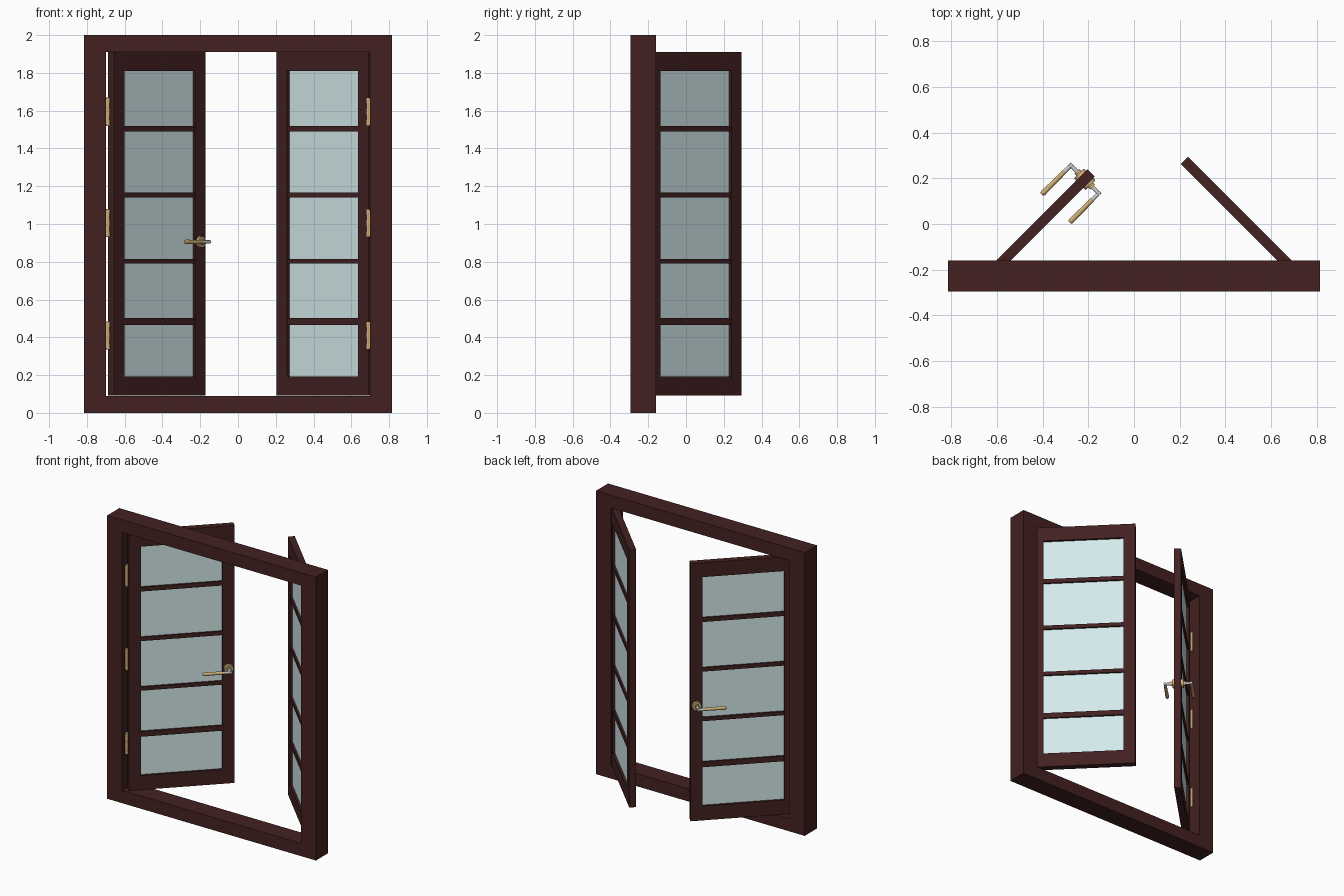
import bpy, bmesh, math
from mathutils import Vector, Matrix

if "Cube" in bpy.data.objects:
    bpy.data.objects.remove(bpy.data.objects["Cube"])


def material(name, rgb):
    m = bpy.data.materials.new(name)
    m.diffuse_color = (*rgb, 1)
    m.use_nodes = True
    m.node_tree.nodes["Principled BSDF"].inputs["Base Color"].default_value = m.diffuse_color
    return m


WOOD = material("dark_wood", (0.056, 0.015, 0.015))
GLASS = material("pale_glass", (0.66, 0.82, 0.83))
BRASS = material("brass", (0.60, 0.42, 0.18))
STEEL = material("steel", (0.55, 0.55, 0.55))


def finish(name, bm, mat, matrix=None, smooth=False):
    bmesh.ops.recalc_face_normals(bm, faces=bm.faces)
    me = bpy.data.meshes.new(name)
    bm.to_mesh(me)
    bm.free()
    me.materials.append(mat)
    ob = bpy.data.objects.new(name, me)
    bpy.context.collection.objects.link(ob)
    if matrix is not None:
        ob.matrix_world = matrix
    if smooth:
        bpy.ops.object.select_all(action='DESELECT')
        ob.select_set(True)
        bpy.context.view_layer.objects.active = ob
        bpy.ops.object.shade_smooth_by_angle(angle=math.radians(40))
    return ob


def box(name, x, y, z, mat, matrix=None):
    bm = bmesh.new()
    size = [abs(a[1] - a[0]) for a in (x, y, z)]
    mid = [(a[0] + a[1]) / 2 for a in (x, y, z)]
    bmesh.ops.create_cube(bm, size=1,
                          matrix=Matrix.Translation(mid) @ Matrix.Diagonal((*size, 1)))
    return finish(name, bm, mat, matrix)


def ring(name, x, z, y, side, rail, mat, matrix=None):
    """Rectangular border with the given side and rail widths."""
    bm = bmesh.new()
    x0, x1 = sorted(x)
    z0, z1 = z

    def loop(a, b, yy):
        return [bm.verts.new(p) for p in
                ((x0 + a, yy, z0 + b), (x1 - a, yy, z0 + b),
                 (x1 - a, yy, z1 - b), (x0 + a, yy, z1 - b))]
    loops = [loop(0, 0, y[0]), loop(side, rail, y[0]),
             loop(side, rail, y[1]), loop(0, 0, y[1])]
    for i in range(4):
        p, q = loops[i], loops[(i + 1) % 4]
        for k in range(4):
            n = (k + 1) % 4
            bm.faces.new((p[k], p[n], q[n], q[k]))
    return finish(name, bm, mat, matrix)


def rod(name, a, b, r, mat, matrix=None, r2=None):
    a, b = Vector(a), Vector(b)
    bm = bmesh.new()
    rot = (b - a).to_track_quat('Z', 'Y').to_matrix().to_4x4()
    bmesh.ops.create_cone(bm, cap_ends=True, segments=24, radius1=r, radius2=r2 or r,
                          depth=(b - a).length,
                          matrix=Matrix.Translation((a + b) / 2) @ rot)
    return finish(name, bm, mat, matrix, True)


# Outer frame
ring("outer_frame", (-0.815, 0.815), (0, 2), (-0.295, -0.16), 0.117, 0.09, WOOD)

W, T, Z0, Z1 = 0.686, 0.045, 0.092, 1.91
STILE, RAIL = 0.078, 0.101
BARS = ((0.465, 0.502), (0.79, 0.816), (1.14, 1.167), (1.49, 1.52))


def door(side, s, origin):
    # local x runs from hinge edge to free edge, local y from front to back
    m = Matrix.Translation(origin) @ Matrix.Rotation(s * math.radians(45), 4, 'Z')
    ring(side + "_door_frame", (0, s * W), (Z0, Z1), (0, T), STILE, RAIL, WOOD, m)
    ends = (s * (STILE - 0.002), s * (W - STILE + 0.002))
    for i, z in enumerate(BARS):
        box(f"{side}_glazing_bar_{i + 1}", ends, (0.004, T - 0.004), z, WOOD, m)
    # panes between the bars
    levels = [Z0 + RAIL] + [v for b in BARS for v in b] + [Z1 - RAIL]
    for i in range(5):
        box(f"{side}_pane_{i + 1}", ends, (0.016, 0.029),
            (levels[2 * i] - 0.002, levels[2 * i + 1] + 0.002), GLASS, m)
    return m


left = door("left", 1, (-0.657, -0.278, 0))
door("right", -1, (0.69, -0.222, 0))

# Hinges: knuckle barrel and a leaf against the jamb
for side, s, y in (("left", -1, -0.256), ("right", 1, -0.232)):
    for i, zc in enumerate((0.41, 1.005, 1.595)):
        n = f"{side}_hinge_{i + 1}"
        for k in range(5):
            z = zc - 0.075 + 0.03 * k
            rod(f"{n}_knuckle_{k + 1}", (s * 0.688, y, z), (s * 0.688, y, z + 0.03),
                0.010 if k % 2 == 0 else 0.0085, BRASS)
        box(n + "_leaf", (s * 0.694, s * 0.699), (y - 0.008, y + 0.03),
            (zc - 0.07, zc + 0.07), BRASS)

# Lever handles on both faces of the left door
HU, HZ = 0.647, 0.905
for side, y0, d in (("front", 0, -1), ("back", T, 1)):
    n = side + "_handle"
    y1 = y0 + d * 0.064
    rod(n + "_rose", (HU, y0 - d * 0.002, HZ), (HU, y0 + d * 0.014, HZ), 0.032, BRASS, left, 0.029)
    rod(n + "_collar", (HU, y0 + d * 0.012, HZ), (HU, y0 + d * 0.026, HZ), 0.015, BRASS, left)
    rod(n + "_neck", (HU, y0 + d * 0.02, HZ), (HU, y1 + d * 0.008, HZ), 0.009, STEEL, left)
    rod(n + "_elbow", (HU + 0.008, y1, HZ), (0.60, y1, HZ), 0.009, STEEL, left)
    rod(n + "_grip", (0.61, y1, HZ), (0.475, y1, HZ), 0.010, BRASS, left, 0.012)
    rod(n + "_grip_tip", (0.475, y1, HZ), (0.467, y1, HZ), 0.012, BRASS, left, 0.008)
